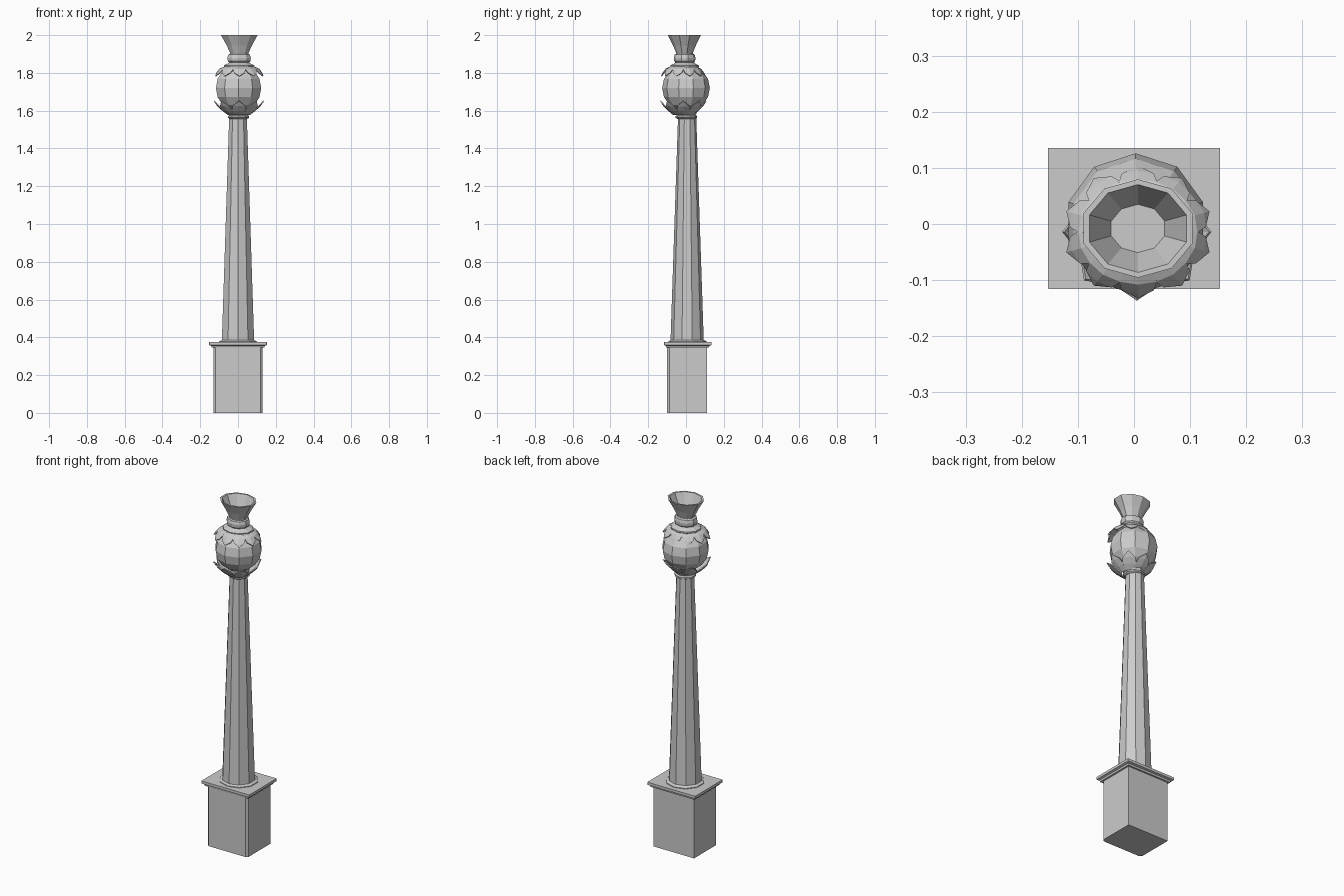
import bpy, bmesh
from math import sin, cos, pi, radians

if "Cube" in bpy.data.objects:
    bpy.data.objects.remove(bpy.data.objects["Cube"])


def finish(bm, name):
    bmesh.ops.recalc_face_normals(bm, faces=bm.faces)
    me = bpy.data.meshes.new(name)
    bm.to_mesh(me)
    bm.free()
    ob = bpy.data.objects.new(name, me)
    bpy.context.collection.objects.link(ob)
    return ob


def lathe(name, profile, cx=0, cy=0, sy=1.0, phase=0.0, n=10):
    """Faceted turned part from (radius, z) points, capped at both ends."""
    bm = bmesh.new()
    rings = []
    for r, z in profile:
        rings.append([bm.verts.new((cx + r * cos(phase + 2 * pi * i / n),
                                    cy + r * sy * sin(phase + 2 * pi * i / n), z))
                      for i in range(n)])
    for a, b in zip(rings, rings[1:]):
        for i in range(n):
            j = (i + 1) % n
            bm.faces.new((a[i], a[j], b[j], b[i]))
    bm.faces.new(rings[0])
    bm.faces.new(rings[-1])
    return finish(bm, name)


def slab(name, layers):
    """Stack of rectangles: (half x, y min, y max, front corner chamfer, z)."""
    bm = bmesh.new()
    rings = []
    for hx, y0, y1, c, z in layers:
        pts = [(-hx + c, y0), (hx - c, y0), (hx, y0 + c), (hx, y1), (-hx, y1), (-hx, y0 + c)]
        rings.append([bm.verts.new((x, y, z)) for x, y in pts])
    for a, b in zip(rings, rings[1:]):
        for i in range(6):
            j = (i + 1) % 6
            bm.faces.new((a[i], a[j], b[j], b[i]))
    bm.faces.new(rings[0])
    bm.faces.new(rings[-1])
    return finish(bm, name)


def leaves(name, count, start, cx, cy, sy, rows, tip):
    """Ring of pointed leaves; rows are (radius, z, half width), folded at a midrib."""
    bm = bmesh.new()
    for k in range(count):
        a = start + 2 * pi * k / count

        def put(r, w, z):
            return bm.verts.new((cx + r * cos(a) - w * sin(a),
                                 cy + (r * sin(a) + w * cos(a)) * sy, z))
        strips = [[put(r - 0.006, -w, z), put(r, 0, z), put(r - 0.006, w, z)]
                  for r, z, w in rows]
        for p, q in zip(strips, strips[1:]):
            for i in (0, 1):
                bm.faces.new((p[i], p[i + 1], q[i + 1], q[i]))
        t = put(tip[0], 0, tip[1])
        for i in (0, 1):
            bm.faces.new((strips[-1][i], strips[-1][i + 1], t))
    ob = finish(bm, name)
    mod = ob.modifiers.new("thickness", 'SOLIDIFY')
    mod.thickness = 0.005
    mod.offset = 0
    return ob


FLAT = radians(18)   # a flat side faces front
POINT = radians(-90)  # a corner faces front

# Pedestal
slab("plinth", [(0.13, -0.10, 0.112, 0.012, 0), (0.13, -0.10, 0.112, 0.012, 0.348)])
slab("plinth_cap", [(0.14, -0.105, 0.122, 0.001, 0.345), (0.142, -0.107, 0.124, 0.001, 0.355),
                    (0.153, -0.116, 0.135, 0.001, 0.359), (0.153, -0.116, 0.135, 0.001, 0.374)])

# Column
lathe("shaft_foot", [(0.105, 0.37), (0.105, 0.378), (0.09, 0.386)], 0, 0.008, 0.97, FLAT)
lathe("shaft", [(0.09, 0.375), (0.049, 1.57)], 0, 0.006, 0.98, FLAT)
lathe("shaft_collar", [(0.05, 1.557), (0.059, 1.563), (0.059, 1.572), (0.05, 1.577),
                       (0.055, 1.585), (0.06, 1.61)], 0.003, 0.002, 0.97, FLAT)

# Ball, slightly flattened front to back
lathe("ball", [(0.126 * sin(pi * t / 16), 1.72 - 0.126 * cos(pi * t / 16))
               for t in (2, 4, 6, 8, 10, 12, 14)], 0.003, 0, 1.0, FLAT)

# Leaf rings
leaves("lower_leaves", 8, POINT, 0.005, -0.014, 0.92,
       [(0.056, 1.578, 0.02), (0.085, 1.60, 0.036), (0.112, 1.625, 0.034)], (0.131, 1.652))
leaves("upper_leaves", 10, POINT, 0.007, -0.014, 0.88,
       [(0.072, 1.835, 0.020), (0.105, 1.82, 0.034), (0.122, 1.80, 0.028)], (0.132, 1.782))

# Neck mouldings
lathe("neck_disc", [(0.07, 1.815), (0.085, 1.832), (0.085, 1.84), (0.062, 1.85), (0.05, 1.86)],
      0.006, -0.007, 0.88, POINT)
lathe("neck_ring", [(0.05, 1.85), (0.063, 1.862), (0.065, 1.88), (0.06, 1.897), (0.045, 1.903)],
      0.006, -0.007, 0.88, POINT)

# Open flared cup
lathe("cup", [(0.05, 1.895), (0.051, 1.905), (0.07, 1.945), (0.102, 2.0),
              (0.091, 2.0), (0.05, 1.915)], 0.007, -0.008, 0.86, POINT)
